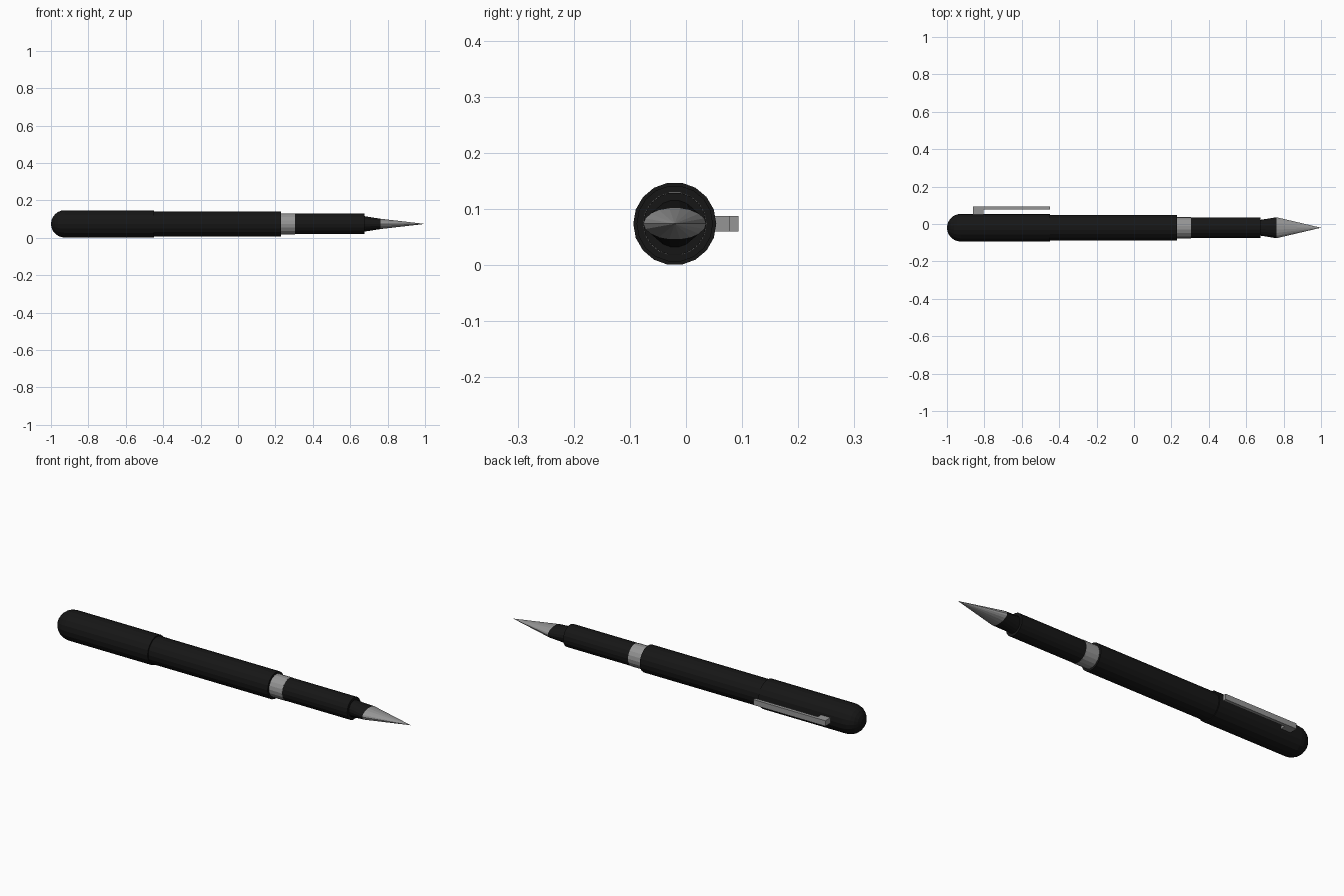
import bpy, bmesh, math

if "Cube" in bpy.data.objects:
    bpy.data.objects.remove(bpy.data.objects["Cube"])

CY, CZ, N = -0.02, 0.074, 18   # pen axis and side count

black = bpy.data.materials.new("black_plastic")
black.diffuse_color = (0.008, 0.008, 0.008, 1)
black.use_nodes = True
black.node_tree.nodes["Principled BSDF"].inputs["Base Color"].default_value = black.diffuse_color
steel = bpy.data.materials.new("steel")
steel.diffuse_color = (0.3, 0.3, 0.3, 1)
steel.use_nodes = True
steel.node_tree.nodes["Principled BSDF"].inputs["Base Color"].default_value = steel.diffuse_color


def finish(name, bm, mat):
    bmesh.ops.recalc_face_normals(bm, faces=bm.faces)
    me = bpy.data.meshes.new(name)
    bm.to_mesh(me)
    bm.free()
    me.materials.append(mat)
    ob = bpy.data.objects.new(name, me)
    bpy.context.collection.objects.link(ob)


def loft(name, sections, mat):
    """Skin elliptical sections (x, y radius, z radius) along the pen axis."""
    bm = bmesh.new()
    rings = []
    for x, ry, rz in sections:
        if ry == 0:
            rings.append([bm.verts.new((x, CY, CZ))])
            continue
        rings.append([bm.verts.new((x, CY + ry * math.cos(2 * math.pi * i / N),
                                    CZ + rz * math.sin(2 * math.pi * i / N)))
                      for i in range(N)])
    for a, b in zip(rings, rings[1:]):
        for i in range(N):
            j = (i + 1) % N
            if len(a) == 1:
                bm.faces.new((a[0], b[i], b[j]))
            elif len(b) == 1:
                bm.faces.new((a[i], a[j], b[0]))
            else:
                bm.faces.new((a[i], a[j], b[j], b[i]))
    for r in (rings[0], rings[-1]):
        if len(r) > 1:
            bm.faces.new(r)
    finish(name, bm, mat)


def box(name, lo, hi, mat):
    bm = bmesh.new()
    bmesh.ops.create_cube(bm, size=1)
    for v in bm.verts:
        v.co = [(l + h) / 2 + c * (h - l) for l, h, c in zip(lo, hi, v.co)]
    finish(name, bm, mat)


def tube(name, x0, x1, r, mat):
    loft(name, [(x0, r, r), (x1, r, r)], mat)


# Cap with a rounded end
R = 0.074
dome = [(-1 + R * (1 - math.cos(t)), R * math.sin(t), R * math.sin(t))
        for t in (math.pi / 2 * k / 6 for k in range(7))]
loft("cap", dome + [(-0.45, R, R)], black)

# Barrel, metal ring and grip
tube("barrel", -0.45, 0.23, 0.068, black)
tube("ring", 0.23, 0.305, 0.057, steel)
tube("grip", 0.305, 0.675, 0.056, black)

# Feed morphs from round to the flattened nib section
loft("feed", [(0.675, 0.042, 0.042), (0.762, 0.056, 0.028)], black)
loft("nib", [(0.762, 0.056, 0.028), (1.0, 0, 0)], steel)

# Pocket clip
box("clip_mount", (-0.86, 0.045, 0.06), (-0.805, 0.094, 0.088), steel)
box("clip_bar", (-0.805, 0.077, 0.06), (-0.45, 0.094, 0.088), steel)
